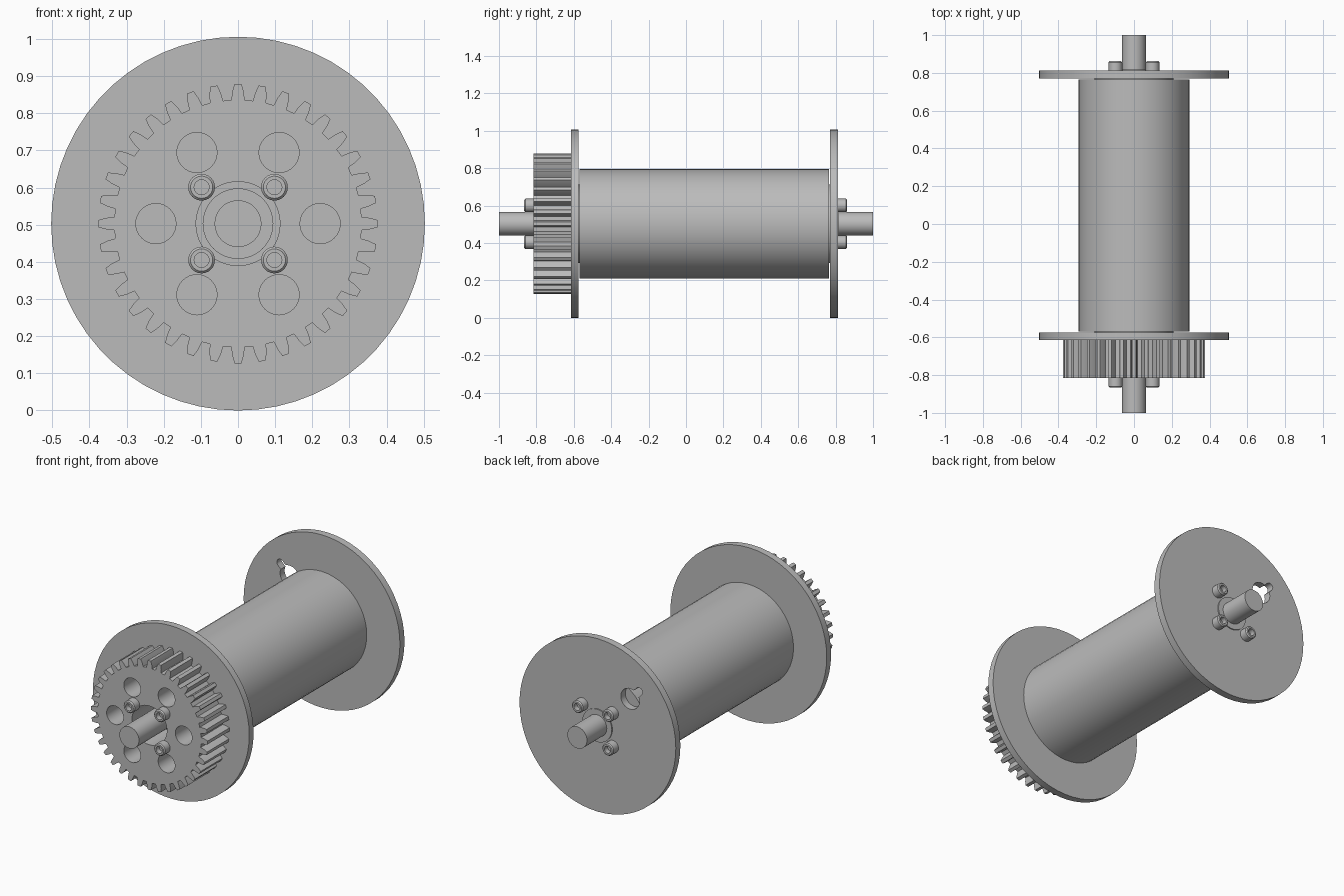
import bpy, bmesh, math
from math import sin, cos, pi, tau

R = 0.503          # flange radius, also the axis height

cube = bpy.data.objects.get("Cube")
if cube:
    bpy.data.objects.remove(cube, do_unlink=True)

grey = bpy.data.materials.new("plain_grey")
grey.use_nodes = True
grey.diffuse_color = (0.5, 0.5, 0.5, 1)
bsdf = next(n for n in grey.node_tree.nodes if n.type == 'BSDF_PRINCIPLED')
bsdf.inputs["Base Color"].default_value = grey.diffuse_color


def finish(ob):
    """Weld, fix normals, colour and shade one part."""
    bm = bmesh.new()
    bm.from_mesh(ob.data)
    bmesh.ops.remove_doubles(bm, verts=bm.verts, dist=1e-5)
    bmesh.ops.recalc_face_normals(bm, faces=bm.faces)
    bm.to_mesh(ob.data)
    bm.free()
    ob.data.materials.clear()
    ob.data.materials.append(grey)
    bpy.ops.object.select_all(action='DESELECT')
    ob.select_set(True)
    bpy.context.view_layer.objects.active = ob
    bpy.ops.object.shade_smooth_by_angle(angle=math.radians(30))


def lathe(name, profile, x=0, z=0, steps=48):
    """Turn a (radius, y) profile about an axis parallel to y."""
    bm = bmesh.new()
    vs = [bm.verts.new((r, y, 0)) for r, y in profile]
    es = [bm.edges.new(p) for p in zip(vs, vs[1:])]
    bmesh.ops.spin(bm, geom=vs + es, cent=(0, 0, 0), axis=(0, 1, 0),
                   angle=tau, steps=steps)
    me = bpy.data.meshes.new(name)
    bm.to_mesh(me)
    bm.free()
    ob = bpy.data.objects.new(name, me)
    ob.location = (x, 0, R + z)
    bpy.context.collection.objects.link(ob)
    finish(ob)


def rod(name, r, y0, y1):
    lathe(name, [(0, y0), (r, y0), (r, y1), (0, y1)])


def circle(r, cx=0, cz=0, n=48):
    return [(cx + r * cos(tau * i / n), cz + r * sin(tau * i / n)) for i in range(n)]


def plate(name, outlines, y0, y1):
    """Extrude an outline with holes from y0 to y1."""
    cu = bpy.data.curves.new(name, 'CURVE')
    cu.dimensions, cu.fill_mode, cu.extrude = '2D', 'BOTH', (y1 - y0) / 2
    for pts in outlines:
        sp = cu.splines.new('POLY')
        sp.points.add(len(pts) - 1)
        for p, (u, v) in zip(sp.points, pts):
            p.co = (u, v, 0, 1)
        sp.use_cyclic_u = True
    ob = bpy.data.objects.new(name, cu)
    ob.location = (0, (y0 + y1) / 2, R)
    ob.rotation_euler = (pi / 2, 0, 0)
    bpy.context.collection.objects.link(ob)
    bpy.ops.object.select_all(action='DESELECT')
    ob.select_set(True)
    bpy.context.view_layer.objects.active = ob
    bpy.ops.object.convert(target='MESH')
    finish(bpy.context.view_layer.objects.active)


def gear_outline(teeth, root, tip):
    """Tapered teeth, the first one centred on +x."""
    pts = []
    for i in range(teeth):
        a = tau * i / teeth
        for r, half in ((root, -.018), (.355, -.0155), (tip, -.0095),
                        (tip, .0095), (.355, .0155), (root, .018)):
            pts.append((r * cos(a + half / r), r * sin(a + half / r)))
    return pts


def keyhole(dist, r, half, end, turn):
    """Round hole with a slot running outward from the axis."""
    a0 = math.asin(half / r)
    pts = [(dist + r * cos(a), r * sin(a))
           for a in (a0 + (tau - 2 * a0) * i / 28 for i in range(29))]
    pts += [(end - half + half * cos(a), half * sin(a))
            for a in (-pi / 2 + pi * i / 8 for i in range(9))]
    c, s = cos(turn), sin(turn)
    return [(u * c - v * s, u * s + v * c) for u, v in pts]


# Shaft, drum and the narrow shoulders that meet the flanges
rod("shaft", .063, -1, 1)
rod("drum", .293, -.57, .765)
rod("drum_shoulder", .21, -.577, .772)

# Flanges; the back one has the cable keyhole
plate("front_flange", [circle(R, n=60)], -.615, -.575)
plate("back_flange", [circle(R, n=60), circle(.095),
                      keyhole(.295, .06, .022, .4, pi * .75)], .77, .812)

# Bearings around the shaft
rod("front_bearing", .095, -.625, -.6)
rod("back_bearing", .095, .772, .818)

# Gear with lightening holes and a central bore
holes = [circle(.054, .221 * cos(i * pi / 3), .221 * sin(i * pi / 3), 32)
         for i in range(6)]
plate("gear", [gear_outline(36, .333, .376), circle(.113)] + holes, -.815, -.612)

# Socket-head screws on both ends
for end, face, side in (("front", -.813, -1), ("back", .81, 1)):
    top = face + side * .052
    for sx in (-1, 1):
        for sz in (-1, 1):
            lathe(f"{end}_screw", [(0, face), (.036, face), (.036, top - side * .006),
                                   (.030, top), (.02, top), (.02, top - side * .03),
                                   (0, top - side * .03)],
                  sx * .098, sz * .098, 24)
